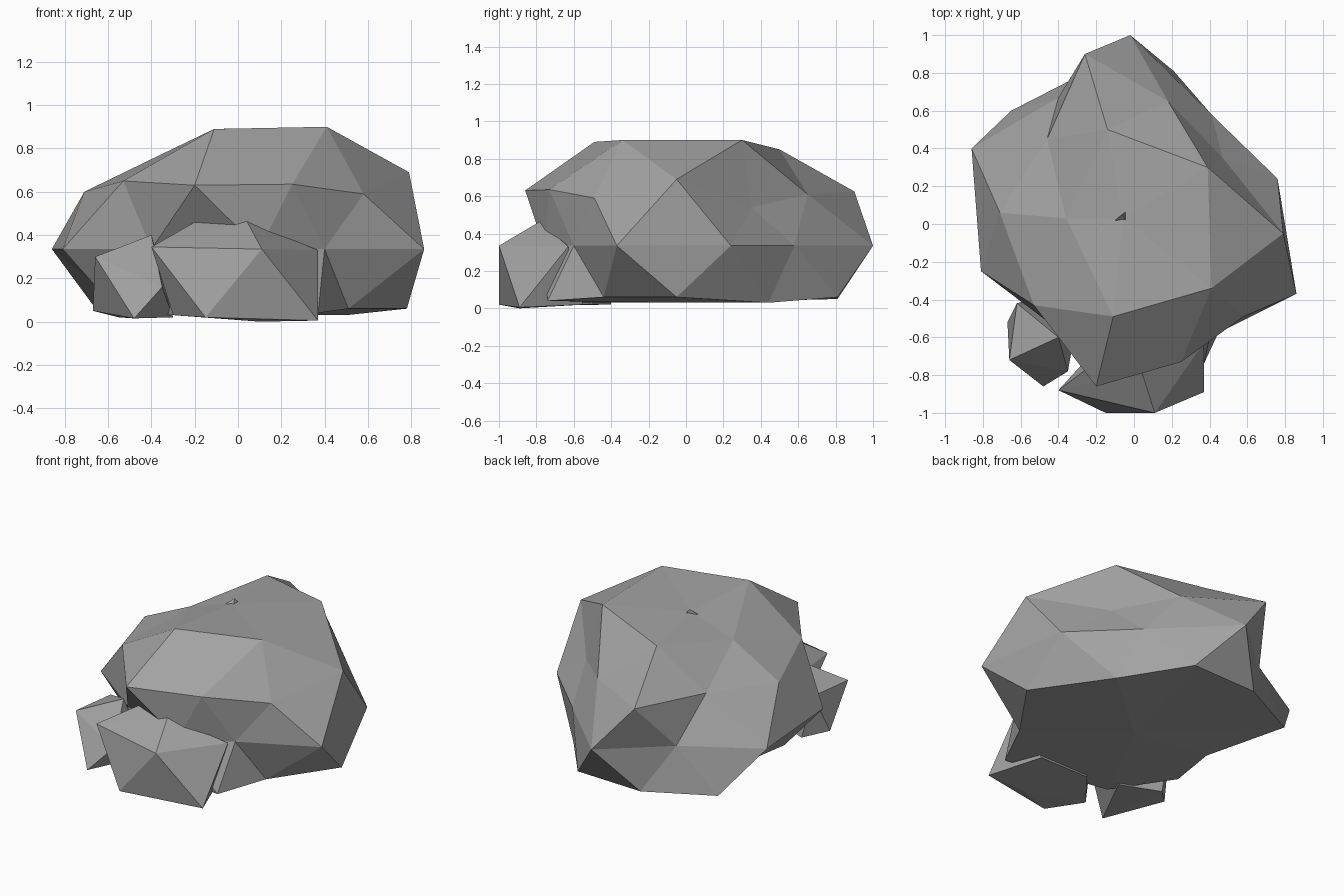
import bpy
import bmesh
from mathutils import Vector

# Remove the default cube only
default_cube = bpy.data.objects.get("Cube")
if default_cube:
    bpy.data.objects.remove(default_cube, do_unlink=True)

# One stone colour for everything
stone = bpy.data.materials.new("grey_stone")
stone.use_nodes = True
stone_colour = (0.36, 0.36, 0.36, 1.0)
stone.diffuse_color = stone_colour
stone_shader = stone.node_tree.nodes["Principled BSDF"]
stone_shader.inputs["Base Color"].default_value = stone_colour
stone_shader.inputs["Roughness"].default_value = 0.9


def finish(name, bm):
    """Turn a bmesh into a flat shaded stone object."""
    bmesh.ops.recalc_face_normals(bm, faces=bm.faces[:])
    mesh = bpy.data.meshes.new(name)
    bm.to_mesh(mesh)
    bm.free()
    mesh.materials.append(stone)
    rock = bpy.data.objects.new(name, mesh)
    bpy.context.scene.collection.objects.link(rock)
    return rock


def add_ring(bm, points):
    """Add a loop of corners."""
    return [bm.verts.new(Vector(point)) for point in points]


def zigzag(bm, upper, lower, shift):
    """Join two equal rings with a band of alternating triangles."""
    count = len(upper)
    for i in range(count):
        following = (i + 1) % count
        if shift:
            bm.faces.new((upper[i], lower[i], upper[following]))
            bm.faces.new((upper[following], lower[i], lower[following]))
        else:
            bm.faces.new((upper[i], lower[i], lower[following]))
            bm.faces.new((upper[i], lower[following], upper[following]))


def chipped_stone(name, corners):
    """Small convex stone wrapped around a few corner points."""
    bm = bmesh.new()
    add_ring(bm, corners)
    hull = bmesh.ops.convex_hull(bm, input=bm.verts[:])
    loose = [v for v in hull["geom_interior"] if isinstance(v, bmesh.types.BMVert)]
    bmesh.ops.delete(bm, geom=loose, context="VERTS")
    return finish(name, bm)


# Large boulder: crown, shoulder, waist and foot rings
crown_points = [(-.11, -.49, .89), (.41, -.34, .9), (.39, .3, .9),
                (-.14, .5, .85), (-.36, .03, .77)]
shoulder_points = [(-.2, -.86, .63), (.25, -.73, .635), (.58, -.49, .59),
                   (.79, -.05, .69), (.47, .35, .54), (.18, .65, .61),
                   (-.26, .9, .625), (-.46, .45, .61), (-.71, .06, .6),
                   (-.53, -.43, .65)]
waist_outline = [(.1, -.76), (.4, -.6), (.86, -.37), (.76, .24), (.41, .58),
                 (-.02, 1), (-.4, .67), (-.86, .4), (-.81, -.25), (-.4, -.56)]
foot_points = [(-.3, -.6, .03), (.37, -.74, .04), (.51, -.44, .06),
               (.78, -.05, .06), (.5, .44, .03), (.21, .81, .06),
               (-.24, .81, .05), (-.65, .6, .05), (-.49, .08, .03),
               (-.54, -.24, .03)]

boulder = bmesh.new()
crown = add_ring(boulder, crown_points)
shoulder = add_ring(boulder, shoulder_points)
waist = add_ring(boulder, [(x, y, .335) for x, y in waist_outline])
foot = add_ring(boulder, foot_points)
peak, base = add_ring(boulder, [(-.06, .03, .87), (0, 0, .03)])

# Crown fan, and the fan from each crown corner down to the shoulder
for i, corner in enumerate(crown):
    neighbour = crown[(i + 1) % len(crown)]
    before, below, after = [shoulder[2 * i + step] for step in (-1, 0, 1)]
    boulder.faces.new((peak, corner, neighbour))
    boulder.faces.new((corner, before, below))
    boulder.faces.new((corner, below, after))
    boulder.faces.new((corner, after, neighbour))

# Side bands and the underside
zigzag(boulder, shoulder, waist, True)
zigzag(boulder, waist, foot, False)
for i in range(len(foot)):
    boulder.faces.new((base, foot[i - 1], foot[i]))
finish("large_boulder", boulder)

# Two smaller stones leaning on the front of the boulder
chipped_stone("front_stone", [
    (.11, -1, .335), (-.4, -.88, .345), (-.15, -1, .02), (.37, -.89, .005),
    (.37, -.63, .33), (.04, -.78, .465), (-.2, -.73, .46), (-.3, -.8, .03),
    (-.1, -.55, .02), (.25, -.55, .02), (.1, -.89, 0)])
chipped_stone("side_stone", [
    (-.66, -.72, .3), (-.4, -.6, .4), (-.48, -.86, .015), (-.67, -.52, .05),
    (-.62, -.42, .3), (-.35, -.78, .16), (-.3, -.5, .02), (-.55, -.4, .02)])

# Tiny chip poking through the crown
chipped_stone("top_chip", [
    (-.1, .02, .86), (-.04, .01, .86), (-.04, .07, .86), (-.06, .05, .895)])
